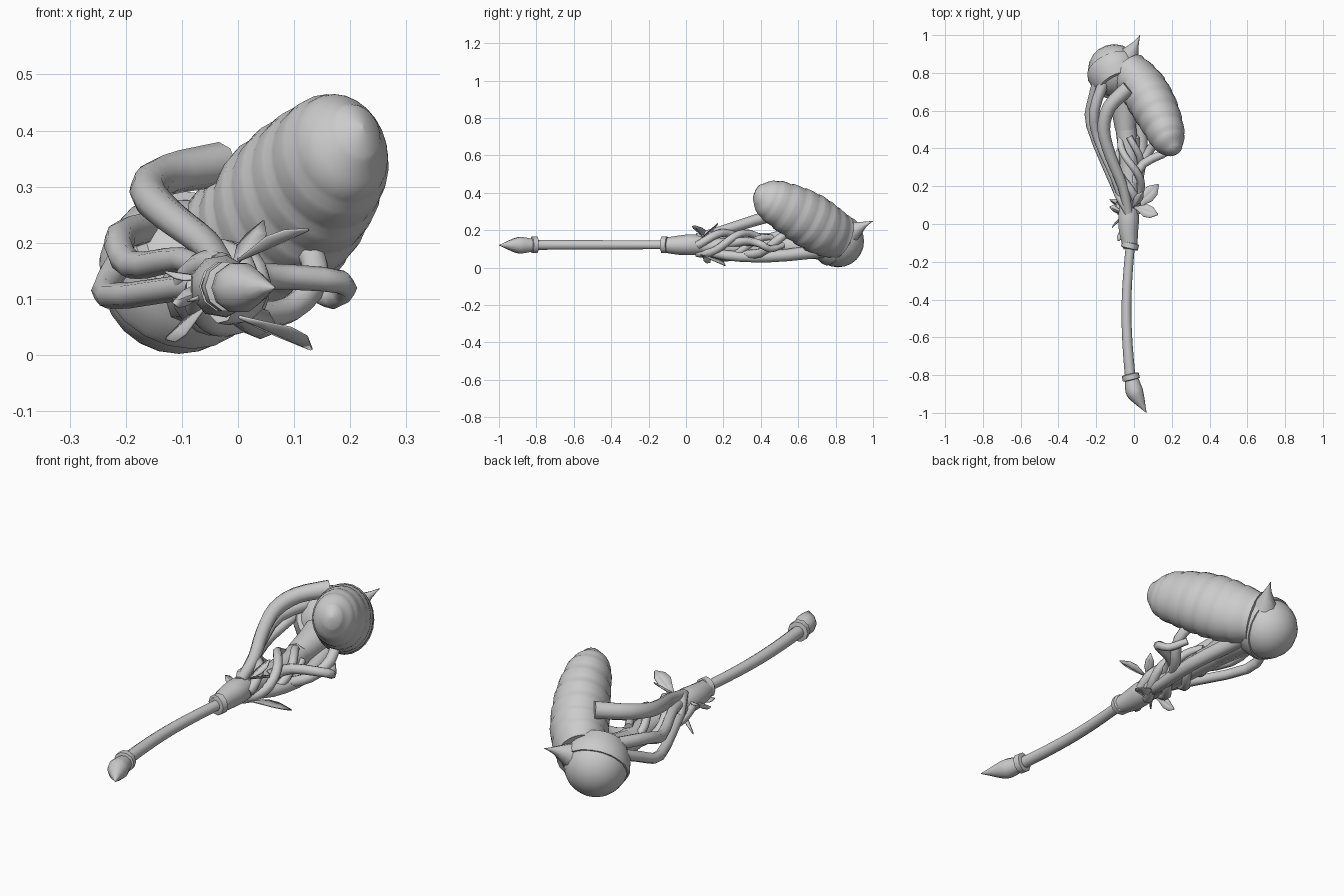
import bpy, bmesh, math
from mathutils import Vector

if "Cube" in bpy.data.objects:
    bpy.data.objects.remove(bpy.data.objects["Cube"])

GREY = (0.6, 0.6, 0.6, 1)
grey = bpy.data.materials.new("plain grey")
grey.use_nodes = True
grey.diffuse_color = GREY
grey.node_tree.nodes["Principled BSDF"].inputs["Base Color"].default_value = GREY


def cm(*values):
    """Positions and radii are given in hundredths of a unit."""
    return Vector(values) / 100


def finish(name, bm, angle=40):
    bmesh.ops.recalc_face_normals(bm, faces=bm.faces)
    mesh = bpy.data.meshes.new(name)
    bm.to_mesh(mesh)
    bm.free()
    mesh.materials.append(grey)
    part = bpy.data.objects.new(name, mesh)
    bpy.context.collection.objects.link(part)
    bpy.ops.object.select_all(action="DESELECT")
    part.select_set(True)
    bpy.context.view_layer.objects.active = part
    bpy.ops.object.shade_smooth_by_angle(angle=math.radians(angle))
    return part


def spline(points, steps):
    """Smooth curve through points, with the radius as the fourth value."""
    first = 2 * points[0] - points[1]
    last = 2 * points[-1] - points[-2]
    padded = [first, *points, last]
    curve = []
    for a, b, c, d in zip(padded, padded[1:], padded[2:], padded[3:]):
        for step in range(steps):
            t = step / steps
            bend = (2 * a - 5 * b + 4 * c - d) * t * t + (3 * b - a - 3 * c + d) * t ** 3
            curve.append(b + ((c - a) * t + bend) / 2)
    return curve + [points[-1]]


def loft(name, points, sides=8, steps=1, wide=1.0, angle=50):
    """Sweep a ring along the points; wide scales it sideways."""
    path = spline(points, steps)
    bm, rings = bmesh.new(), []
    for i, point in enumerate(path):
        ahead, behind = path[min(i + 1, len(path) - 1)], path[max(i - 1, 0)]
        forward = (ahead - behind).to_3d().normalized()
        across = forward.cross(Vector((0, 0, 1))).normalized()
        up = across.cross(forward)
        radius = max(point[3], 0.001)
        ring = []
        for k in range(sides):
            turn = math.tau * k / sides
            offset = across * wide * math.cos(turn) + up * math.sin(turn)
            ring.append(bm.verts.new(point.to_3d() + radius * offset))
        rings.append(ring)
    for near, far in zip(rings, rings[1:]):
        for k in range(sides):
            j = (k + 1) % sides
            bm.faces.new((near[k], near[j], far[j], far[k]))
    bm.faces.new(rings[0])
    bm.faces.new(rings[-1])
    return finish(name, bm, angle)


def vine(name, start_radius, end_radius, *points):
    """Tube with an evenly changing radius."""
    count = len(points) - 1
    sized = []
    for i, point in enumerate(points):
        sized.append(cm(*point, start_radius + (end_radius - start_radius) * i / count))
    loft(name, sized, steps=3, angle=65)


def leaf(name, base, tip, width, side):
    """Thin folded blade from base to tip, spread along side."""
    base, tip, side = cm(*base), cm(*tip), Vector(side).normalized()
    up = (tip - base).cross(side).normalized()
    bm = bmesh.new()
    rows = []
    for i in range(5):
        t = i / 4
        half = width / 100 * max(math.sin(math.pi * t ** 1.3), 0.08)
        middle = base.lerp(tip, t)
        rows.append([bm.verts.new(middle + half * (side * s + up * abs(s) / 4)) for s in (-1, 0, 1)])
    for near, far in zip(rows, rows[1:]):
        for k in (0, 1):
            bm.faces.new((near[k], near[k + 1], far[k + 1], far[k]))
    blade = finish(name, bm, 25)
    blade.modifiers.new("thickness", "SOLIDIFY").thickness = 0.004


# Bowed handle
handle = []
for i in range(13):
    t = i / 12
    bow = 2.2 * math.sin(math.pi * t)
    handle.append(cm(-1.8 - bow, -10 - 73 * t, 12.2, 2.4 + 0.4 * t))
loft("handle", handle, sides=10)

# Rings at both ends of the handle
for name, x, y, lean in (("lower_ring", -1.7, -81, 0.4), ("upper_ring", -2.1, -11.5, -0.4)):
    ring = [cm(x + lean * s, y - 1.7 * s, 12.2, 4.6 if abs(s) < 1 else 3.4) for s in (-1, -0.8, 0.8, 1)]
    loft(name, ring, sides=10)

# Pointed pommel and flaring socket
pommel = [cm(-1.2, -82, 12, 3.5), cm(0, -88, 12, 4.6), cm(2, -92, 12, 3.7), cm(6.6, -100, 12, 0)]
loft("pommel", pommel, sides=10, steps=3, angle=65)
socket = [cm(-2, -13, 12, 3.8), cm(-3, -4, 12, 5.2), cm(-3, 4, 12.3, 5.6), cm(-3, 14, 12, 4.2)]
loft("socket", socket, sides=9, steps=3)

# Inner trunk and the large outer vines
vine("trunk", 4.6, 5.6, (-3, 4, 12), (-2.5, 20, 11), (-3, 38, 10.5), (-5, 56, 11))
vine("trunk_root", 5.5, 9, (-4.5, 50, 11), (-5.5, 64, 12), (-8, 78, 13))
vine("top_arch_vine", 2.4, 4, (-3, 6, 16), (-6, 20, 20), (-12.5, 36, 25),
     (-16, 50, 29), (-13, 62, 32), (-3, 72, 34))
vine("outer_vine", 2.2, 2.5, (-4, 6, 12), (-10, 20, 12), (-23, 52, 10.5), (-22, 66, 15), (-18, 80, 21))
vine("upper_outer_vine", 2, 3, (-5, 8, 14), (-10, 24, 17), (-19, 45, 16), (-21, 60, 21), (-14, 80, 23))
vine("right_vine", 2.2, 3.6, (-2, 8, 10), (2, 22, 6.5), (4, 45, 6), (-2, 74, 9))
vine("side_branch", 2.6, 1.6, (0, 22, 13), (5, 32, 14), (18.5, 39, 13), (17, 45, 10), (12, 52, 12))
vine("cradle_branch", 2.4, 2.4, (2, 30, 7), (9, 40, 8), (14, 48, 14), (11, 58, 22))

# Thin vines winding round the trunk
for n in range(4):
    coil = []
    for i in range(17):
        t = i / 16
        turn = math.tau * n / 4 + 4.6 * t
        reach = 4 + 3 * math.sin(math.pi * t)
        coil.append(cm(reach * math.cos(turn) - 3, 6 + 40 * t, 12 + reach * math.sin(turn), 2.4 - 0.6 * t))
    loft(f"winding_vine_{n + 1}", coil, sides=7, angle=65)

# Segmented body, each segment swelling then stepping in
body = [cm(22.3, 37, 40.7, 0)]
spine = [cm(21.5, 38.5, 40, 5), cm(18.5, 44, 37, 10.6), cm(14.5, 54, 32, 13.4),
         cm(9.5, 64, 26.5, 14.8), cm(4, 73, 21, 14.6), cm(-3.5, 82, 16.5, 12.5)]
for i, point in enumerate(spline(spine, 8)):
    if i > 4:
        point[3] *= 1.01 - 0.045 * (i % 5 / 4) ** 2
    body.append(point)
loft("segmented_body", body, sides=24, wide=0.84, angle=60)

# Round head
centre = cm(-10.5, 81.3, 14.1)
bm = bmesh.new()
bmesh.ops.create_uvsphere(bm, u_segments=20, v_segments=12, radius=0.139)
bmesh.ops.translate(bm, verts=bm.verts, vec=centre)
finish("head", bm, 60)

# Collar between head and body, with a horn
facing = Vector((-0.3, 0.78, -0.55)).normalized()
collar = []
for shift, radius in ((-10, 11.5), (-5, 14), (0, 14.8), (1.8, 14.4), (2, 12)):
    spot = centre + facing * shift / 100
    collar.append(Vector((*spot, radius / 100)))
loft("head_collar", collar, sides=20)
horn = [cm(-5, 85, 17, 8), cm(-1.5, 91, 20.5, 4.4), cm(1, 95.5, 23, 1.7), cm(3.2, 100, 25, 0)]
loft("horn", horn, steps=2, angle=65)

# Leaves round the socket
leaf("upper_left_leaf", (0, 9, 17), (12.5, 5, 22.5), 3.6, (0.3, 1, -0.2))
leaf("lower_left_leaf", (0, 8, 7), (13, 21, 1.2), 4, (-0.8, 0.7, 0))
leaf("top_leaf", (-1, 8, 16), (4.5, 17, 24), 2.4, (1, -0.4, 0))
leaf("right_leaf", (-5, 4, 12), (-11.5, -2, 9.5), 2.2, (0.2, 0.6, 1))
leaf("small_right_leaf", (-5, -2, 10), (-8.5, -9, 10), 1.8, (1, -0.4, 0.4))
leaf("lower_right_leaf", (-5, 8, 10), (-13, 13, 3), 3, (0.4, 0.6, 1))
leaf("back_leaf", (-6, 6, 14), (-13, 9, 15), 2, (0, 1, 0.3))
